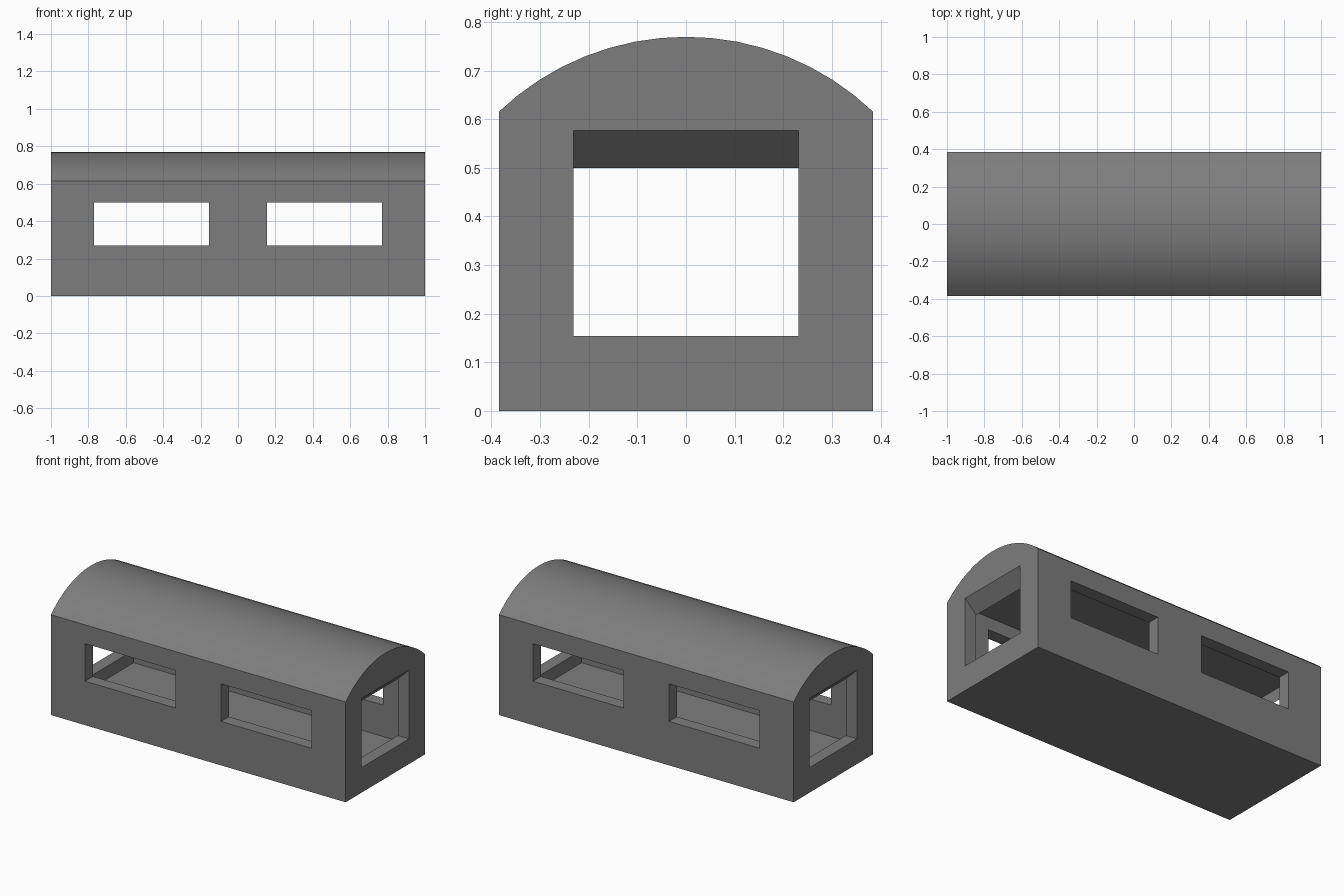
import bpy, bmesh, math
from mathutils import Vector

if "Cube" in bpy.data.objects:
    bpy.data.objects.remove(bpy.data.objects["Cube"])

U = 1 / 13            # modelling unit: body is 26 x 10 x 10 units
T = U                 # wall thickness


def prism(name, pts, direction):
    """Extrude a closed polygon along a direction vector."""
    bm = bmesh.new()
    face = bm.faces.new([bm.verts.new(p) for p in pts])
    ext = bmesh.ops.extrude_face_region(bm, geom=[face])
    verts = [v for v in ext["geom"] if isinstance(v, bmesh.types.BMVert)]
    bmesh.ops.translate(bm, verts=verts, vec=Vector(direction))
    bmesh.ops.recalc_face_normals(bm, faces=bm.faces)
    mesh = bpy.data.meshes.new(name)
    bm.to_mesh(mesh)
    bm.free()
    obj = bpy.data.objects.new(name, mesh)
    bpy.context.collection.objects.link(obj)
    return obj


def box(name, x0, x1, y, z0, z1):
    """Box symmetric in y."""
    return prism(name, [(x0, -y, z0), (x1, -y, z0), (x1, -y, z1), (x0, -y, z1)], (0, 2 * y, 0))


# Body: straight walls with an arched roof, extruded along the length
half, eave, top = 5 * U, 8 * U, 10 * U
rise = top - eave
R = (half ** 2 + rise ** 2) / (2 * rise)
A = math.asin(half / R)
N = 16
profile = [(-1, -half, 0), (-1, half, 0)]
for i in range(N + 1):
    a = A - 2 * A * i / N
    profile.append((-1, R * math.sin(a), top - R + R * math.cos(a)))
body = prism("carriage_body", profile, (2, 0, 0))
paint = bpy.data.materials.new("dark_grey")
paint.diffuse_color = (0.207, 0.207, 0.207, 1)
paint.use_nodes = True
paint.node_tree.nodes["Principled BSDF"].inputs["Base Color"].default_value = paint.diffuse_color
body.data.materials.append(paint)

# Hollow interior, side windows and end openings with sloped heads
head = 6.5 * U
xi = 1 - T
cutters = [box("interior_cutter", -xi, xi, half - T, T, 7.5 * U)]
for side, x0, x1 in (("left", -10 * U, -2 * U), ("right", 2 * U, 10 * U)):
    cutters.append(box(side + "_window_cutter", x0, x1, 0.6, 3.5 * U, head))
door = [(-xi - 2 * T, head + 2 * T), (-xi - 2 * T, 2 * U), (xi + 2 * T, 2 * U),
        (xi + 2 * T, head + 2 * T), (xi, head), (-xi, head)]
cutters.append(prism("end_opening_cutter", [(x, -3 * U, z) for x, z in door], (0, 6 * U, 0)))

for c in cutters:
    c.data.materials.append(paint)
    c.hide_render = True
    c.hide_set(True)
    mod = body.modifiers.new(c.name, "BOOLEAN")
    mod.operation = "DIFFERENCE"
    mod.solver = "EXACT"
    mod.object = c

# Bake the cuts, then smooth only the arch
bpy.context.view_layer.objects.active = body
body.select_set(True)
for m in list(body.modifiers):
    bpy.ops.object.modifier_apply(modifier=m.name)
for c in cutters:
    bpy.data.objects.remove(c)
bpy.ops.object.shade_smooth_by_angle(angle=math.radians(25))
